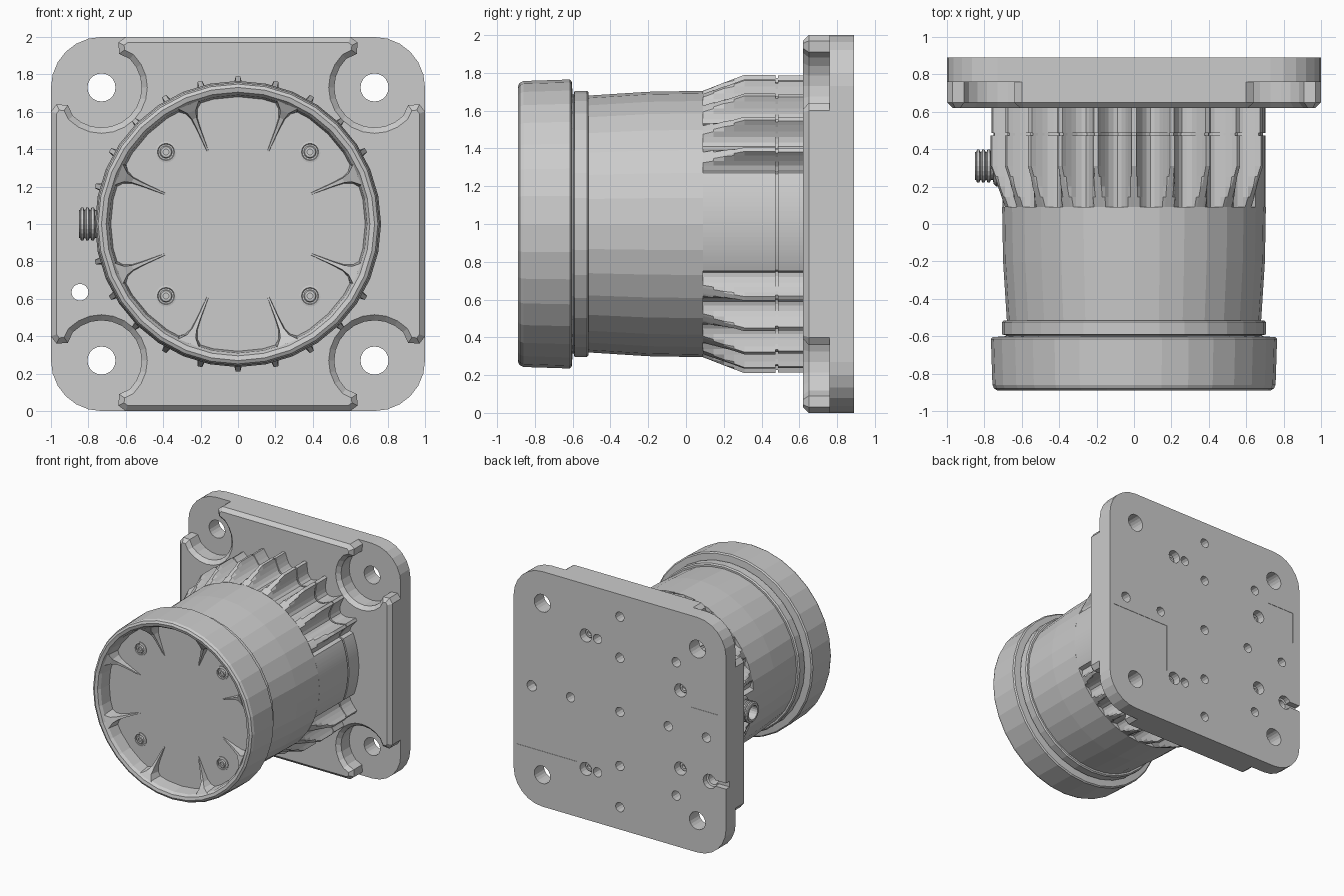
import bpy, bmesh
from math import sin, cos, pi, radians
from mathutils import Vector

if "Cube" in bpy.data.objects:
    bpy.data.objects.remove(bpy.data.objects["Cube"])


# ---------- helpers ----------
def build(name, solids):
    """Each solid is a list of matching point rings, lofted and capped."""
    bm = bmesh.new()
    for rings in solids:
        rows = [[bm.verts.new(p) for p in ring] for ring in rings]
        n = len(rows[0])
        for a, b in zip(rows, rows[1:]):
            for i in range(n):
                j = (i + 1) % n
                bm.faces.new((a[i], a[j], b[j], b[i]))
        bm.faces.new(rows[0])
        bm.faces.new(rows[-1][::-1])
    bmesh.ops.recalc_face_normals(bm, faces=bm.faces)
    me = bpy.data.meshes.new(name)
    bm.to_mesh(me)
    bm.free()
    ob = bpy.data.objects.new(name, me)
    bpy.context.collection.objects.link(ob)
    return ob


def circle(r, y, n=32, x=0.0, z=1.0):
    return [(x + r * cos(2 * pi * i / n), y, z + r * sin(2 * pi * i / n)) for i in range(n)]


def lathe(profile, n=32, x=0.0, z=1.0):
    return [circle(r, y, n, x, z) for r, y in profile]


def flat(outline, y):
    return [(u, y, 1 + v) for u, v in outline]


def box(x0, x1, y0, y1, z0, z1):
    return [[(x0, y, z0), (x1, y, z0), (x1, y, z1), (x0, y, z1)] for y in (y0, y1)]


def inset(pts, d):
    """Mitred inset of a counter-clockwise outline."""
    out = []
    for i, p in enumerate(pts):
        p, a, b = Vector(p), Vector(pts[i - 1]), Vector(pts[(i + 1) % len(pts)])
        e1, e2 = (p - a).normalized(), (b - p).normalized()
        n1, n2 = Vector((-e1.y, e1.x)), Vector((-e2.y, e2.x))
        m = (n1 + n2) / (1 + n1.dot(n2))
        out.append(tuple(p + m * d))
    return out


def four_way(quarter):
    """Repeat a quarter outline around the axis."""
    pts, q = [], quarter
    for _ in range(4):
        pts += q
        q = [(-v, u) for u, v in q]
    return pts


def cut(ob, cutter):
    mod = ob.modifiers.new("holes", "BOOLEAN")
    mod.operation = "DIFFERENCE"
    mod.solver = "EXACT"
    mod.use_self = True
    mod.object = cutter
    bpy.context.view_layer.objects.active = ob
    bpy.ops.object.modifier_apply(modifier=mod.name)


# ---------- mounting plate and raised pad ----------
corner = [(0.73 + 0.27 * cos(radians(a)), 0.73 + 0.27 * sin(radians(a))) for a in range(0, 91, 15)]
rounded = four_way(corner)
plate = build("mounting_plate", [[flat(rounded, 0.76), flat(rounded, 0.89)]])

lip = [(1.0, 0.60), (0.97, 0.64), (0.91, 0.635)]
scallop = [(0.73 + 0.215 * cos(radians(a)), 0.73 + 0.215 * sin(radians(a))) for a in range(315, 134, -15)]
pad_outline = four_way(lip + scallop + [(v, u) for u, v in lip[::-1]])
pad = build("raised_pad", [[flat(inset(pad_outline, 0.03), 0.62),
                            flat(pad_outline, 0.65), flat(pad_outline, 0.76)]])

# ---------- holes in plate ----------
small = [(0, 1.81), (0, 1.46), (0, 1), (0, 0.54), (0, 0.19), (0.21, 1.565), (0.21, 0.43),
         (0.464, 1), (-0.53, 1.565), (-0.455, 1), (-0.815, 1), (-0.53, 0.43)]
sunk = [(0.32, 1.565), (0.32, 0.43), (-0.57, 1.335), (-0.57, 0.67)]
cuts = [lathe([(0.075, 0.7), (0.075, 0.95)], 20, sx * 0.73, 1 + sz * 0.73)
        for sx in (-1, 1) for sz in (-1, 1)]
cuts += [lathe([(0.04, 0.79), (0.04, 0.95)], 12, x, z) for x, z in small]
cuts += [lathe([(0.055, 0.79), (0.055, 0.95)], 16, x, z) for x, z in sunk]
cuts.append([[(x + 0.83, y, z) for x, y, z in circle(0.045, y, 12)] for y in (0.8, 0.95)])
# side through-hole with countersink and cable slot, two shallow label recesses
cuts.append(lathe([(0.045, 0.5), (0.045, 0.84), (0.06, 0.845), (0.06, 0.95)], 16, -0.845, 0.635))
cuts.append(box(-1.1, -0.86, 0.84, 0.95, 0.61, 0.66))
cuts.append(box(0.40, 0.97, 0.887, 0.95, 0.47, 0.89))
cuts.append(box(-0.93, -0.67, 0.887, 0.95, 1.22, 1.50))
cutter = build("hole_cutter", cuts)
cutter.hide_render = True
cut(plate, cutter)
cut(pad, cutter)
bpy.data.objects.remove(cutter)


# ---------- socket screws ----------
def screw(x, y, z, r, s):
    # s is the outward direction along y
    prof = [(r, y - 0.03 * s), (r, y), (r * 0.85, y + 0.008 * s), (r * 0.45, y + 0.008 * s),
            (r * 0.45, y - 0.015 * s)]
    return lathe(prof, 12, x, z)


build("plate_screws", [screw(x, 0.83, z, 0.045, 1) for x, z in sunk])
face_y = -0.76
spots = [(sx * 0.385, 1 + sz * 0.385) for sx in (-1, 1) for sz in (-1, 1)]
build("cover_screws", [screw(x, face_y - 0.006, z, 0.034, -1) for x, z in spots])
build("screw_collars", [lathe([(0.057, face_y + 0.01), (0.057, face_y - 0.006), (0.046, face_y - 0.008),
                               (0.042, face_y - 0.001)], 16, x, z) for x, z in spots])

# ---------- front cover: recessed face, rim, radial ribs ----------
build("front_cover", [lathe([(0.2, face_y), (0.68, face_y), (0.69, -0.86), (0.705, -0.883), (0.73, -0.89),
                             (0.748, -0.88), (0.757, -0.86), (0.765, -0.615), (0.755, -0.605),
                             (0.69, -0.60)])])
ribs = []
for k in range(8):
    a = radians(22.5 + 45 * k)
    rad, tan = Vector((cos(a), 0, sin(a))), Vector((-sin(a), 0, cos(a)))
    rings = []
    for r, w, h in [(0.42, 0.006, 0.004), (0.55, 0.012, 0.035), (0.61, 0.018, 0.055),
                    (0.65, 0.035, 0.085), (0.69, 0.085, 0.11)]:
        base = rad * r + Vector((0, 0, 1))
        rings.append([base + tan * u + Vector((0, y, 0)) for u, y in
                      [(-w, face_y + 0.01), (w, face_y + 0.01), (w * 0.7, face_y - h), (-w * 0.7, face_y - h)]])
    ribs.append(rings)
build("cover_ribs", ribs)

# ---------- collar and tapered body ----------
build("seal_collar", [lathe([(0.685, -0.62), (0.685, -0.595), (0.705, -0.59), (0.705, -0.525), (0.695, -0.515),
                             (0.66, -0.515)])])
build("tapered_body", [lathe([(0.679, -0.53), (0.70, -0.2), (0.705, 0.09)])])

# ---------- finned heat-sink housing ----------
half = [(0.12, 0.79), (0.2, 0.76), (0.35, 0.725), (0.5, 0.70), (0.75, 0.68)]
tooth = [(-t, r) for t, r in half[::-1]] + half + [(1, 0.672)]
no_fin = (23, 0, 1, 12)  # smooth right side and connector pad


def fin_ring(y, limit, scale=1.0):
    ring = []
    for k in range(24):
        for t, r in tooth:
            a = radians(15 * k + 7.5 * t)
            r = min(0.703 if k in no_fin else r, limit) * scale
            ring.append((r * cos(a), y, 1 + r * sin(a)))
    return ring


stations = [(0.09, 0.705), (0.145, 0.727), (0.20, 0.748), (0.255, 0.769), (0.31, 0.79), (0.473, 0.79)]
build("finned_housing", [[fin_ring(y, m) for y, m in stations]
                         + [fin_ring(0.474, 0.79, 0.98), fin_ring(0.486, 0.79, 0.98),
                            fin_ring(0.487, 0.785), fin_ring(0.63, 0.785)]])

# ---------- threaded side connector ----------
thread = [(0.11, -0.66), (0.11, -0.735), (0.095, -0.75), (0.075, -0.755)]
for x in (-0.765, -0.793, -0.821):
    thread += [(0.075, x), (0.088, x - 0.006), (0.088, x - 0.018), (0.075, x - 0.024)]
thread += [(0.075, -0.85), (0.058, -0.85), (0.058, -0.78), (0.02, -0.78)]
build("side_connector", [[[(x, 0.31 + r * cos(2 * pi * i / 20), 1 + r * sin(2 * pi * i / 20))
                           for i in range(20)] for r, x in thread]])
